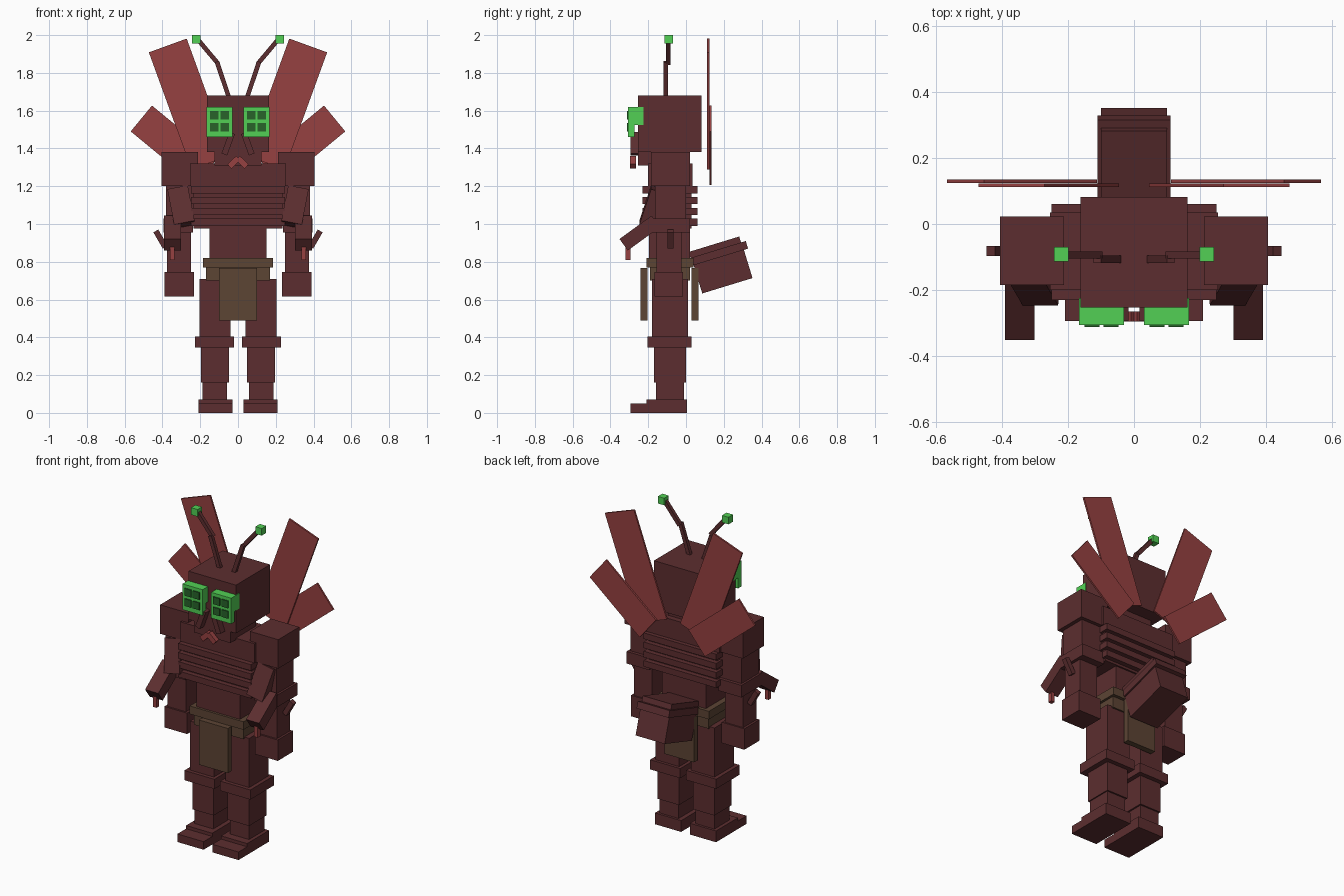
import bpy, bmesh, math
from mathutils import Matrix, Vector, Euler


def material(name, rgb):
    m = bpy.data.materials.new(name)
    m.diffuse_color = (*rgb, 1)
    return m


BROWN = material("dark red brown", (0.107, 0.027, 0.029))
WING = material("wing red", (0.305, 0.053, 0.053))
GREEN = material("bright green", (0.084, 0.63, 0.089))
LENS = material("dark green", (0.021, 0.127, 0.023))
TAN = material("leather brown", (0.107, 0.058, 0.034))


def block(name, centre, size, mat=BROWN, rx=0, ry=0):
    """Box given by centre, size and tilt in degrees."""
    me = bpy.data.meshes.new(name)
    bm = bmesh.new()
    rot = Euler((math.radians(rx), math.radians(ry), 0)).to_matrix().to_4x4()
    bmesh.ops.create_cube(bm, size=1, matrix=Matrix.Translation(Vector(centre)) @ rot
                          @ Matrix.Diagonal((*size, 1)))
    bm.to_mesh(me)
    bm.free()
    me.materials.append(mat)
    ob = bpy.data.objects.new(name, me)
    bpy.context.collection.objects.link(ob)
    return ob


def pair(name, centre, size, mat=BROWN, rx=0, ry=0):
    """The same box on both sides of x = 0."""
    x, y, z = centre
    block("left_" + name, (x, y, z), size, mat, rx, ry)
    block("right_" + name, (-x, y, z), size, mat, rx, -ry)


def span(fn, name, x, y, z, mat=BROWN):
    """Upright box given by its (min, max) along each axis."""
    lims = (x, y, z)
    fn(name, [(a + b) / 2 for a, b in lims], [b - a for a, b in lims], mat)


# Head and jaw
span(block, "head", (-0.163, 0.163), (-0.253, 0.082), (1.38, 1.68))
span(block, "jaw", (-0.125, 0.125), (-0.253, 0.0), (1.31, 1.38))

# Eyes with four lenses each
span(pair, "eye", (0.03, 0.167), (-0.306, -0.272), (1.46, 1.62), GREEN)
span(pair, "eye_back", (0.03, 0.167), (-0.272, -0.225), (1.525, 1.62), GREEN)
for x in (0.07, 0.127):
    for z in (1.513, 1.577):
        pair("eye_lens", (x, -0.309, z), (0.045, 0.008, 0.045), LENS)

# Mouth parts
pair("mandible", (0.052, -0.274, 1.425), (0.032, 0.042, 0.12), BROWN, ry=-20)
pair("pincer", (0.022, -0.281, 1.327), (0.032, 0.03, 0.065), WING, ry=-47)

# Antennae
pair("antenna_lower", (0.08, -0.107, 1.765), (0.024, 0.022, 0.2), BROWN, ry=18.5)
pair("antenna_upper", (0.16, -0.094, 1.914), (0.024, 0.022, 0.17), BROWN, ry=40)
pair("antenna_tip", (0.221, -0.092, 1.978), (0.044, 0.044, 0.044), GREEN)

# Torso: chest, ribs and waist
span(block, "chest", (-0.255, 0.255), (-0.2, 0.035), (1.2, 1.32))
span(block, "rib_core", (-0.235, 0.235), (-0.2, 0.03), (0.975, 1.2))
for z in (1.0, 1.058, 1.115, 1.172):
    span(block, "rib", (-0.25, 0.25), (-0.23, 0.06), (z - 0.01, z + 0.028))
span(block, "waist", (-0.15, 0.15), (-0.195, 0.02), (0.8, 0.98))

# Belt and cloth
span(block, "belt", (-0.185, 0.185), (-0.21, 0.04), (0.77, 0.82), TAN)
span(block, "hip_wrap", (-0.17, 0.17), (-0.19, 0.02), (0.7, 0.77), TAN)
span(block, "front_cloth", (-0.1, 0.1), (-0.242, -0.205), (0.49, 0.768), TAN)
span(block, "back_cloth", (-0.1, 0.1), (0.03, 0.066), (0.49, 0.768), TAN)

# Legs
span(pair, "thigh", (0.04, 0.203), (-0.18, 0.01), (0.4, 0.71))
span(pair, "knee", (0.02, 0.227), (-0.203, 0.028), (0.345, 0.405))
span(pair, "shin", (0.048, 0.195), (-0.17, 0.0), (0.16, 0.345))
span(pair, "ankle", (0.058, 0.188), (-0.16, -0.01), (0.06, 0.16))
span(pair, "heel", (0.03, 0.21), (-0.21, 0.005), (0.0, 0.07))
span(pair, "toe", (0.03, 0.21), (-0.295, -0.2), (0.0, 0.05))

# Main arms
span(pair, "shoulder", (0.212, 0.406), (-0.185, 0.022), (1.2, 1.38))
span(pair, "upper_arm", (0.232, 0.382), (-0.165, 0.0), (1.0, 1.2))
span(pair, "elbow", (0.238, 0.395), (-0.18, 0.02), (0.955, 1.03))
span(pair, "forearm", (0.25, 0.376), (-0.155, -0.025), (0.74, 0.96))
span(pair, "fist", (0.234, 0.39), (-0.166, -0.016), (0.615, 0.745))
pair("elbow_spike", (0.41, -0.082, 0.92), (0.03, 0.03, 0.1), BROWN, ry=30)

# Small second arms
pair("small_upper_arm", (0.3, -0.18, 1.09), (0.11, 0.075, 0.2), BROWN, rx=-18, ry=11)
pair("small_forearm", (0.347, -0.245, 0.952), (0.09, 0.21, 0.075), BROWN, rx=36)
pair("small_claw", (0.348, -0.308, 0.85), (0.025, 0.026, 0.08), WING)

# Wings
pair("large_wing", (0.259, 0.118, 1.635), (0.213, 0.011, 0.66), WING, ry=20)
pair("small_wing", (0.34, 0.13, 1.417), (0.177, 0.011, 0.445), WING, ry=50.5)

# Tail with layered cap
block("tail", (0, 0.195, 0.752), (0.2, 0.278, 0.165), BROWN, rx=17)
block("tail_cap_lower", (0, 0.179, 0.846), (0.22, 0.3, 0.042), BROWN, rx=17)
block("tail_cap_upper", (0, 0.153, 0.876), (0.2, 0.28, 0.035), BROWN, rx=17)
